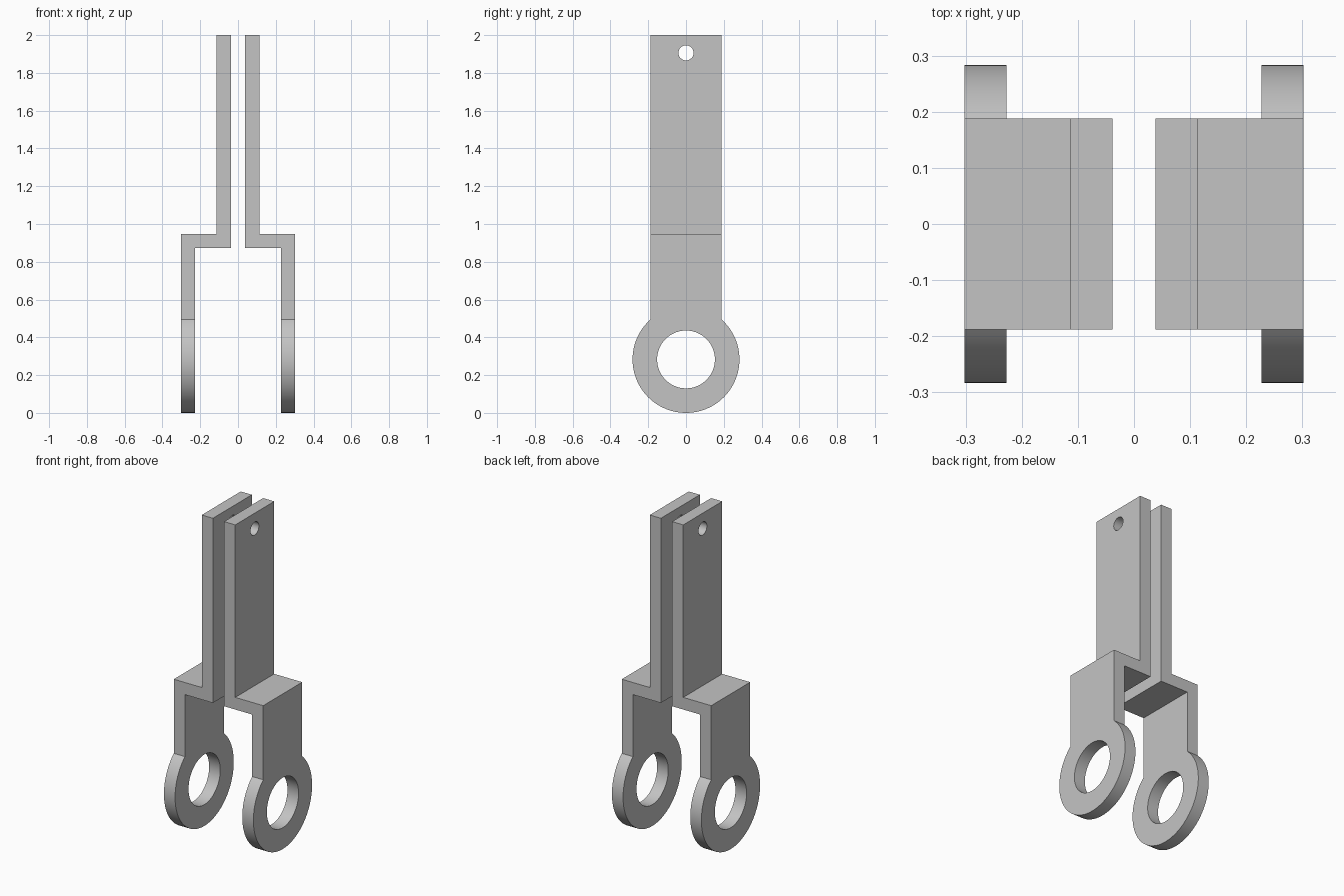
import bpy
import bmesh
from math import asin, cos, sin, pi
from mathutils import Vector

cube = bpy.data.objects.get("Cube")
if cube:
    bpy.data.objects.remove(cube, do_unlink=True)

STRAP = 0.188               # half width of the strap
EYE_R, EYE_HOLE = 0.283, 0.153
PIN_Z, PIN_R = 1.906, 0.04
SEGMENTS = 96

steel = bpy.data.materials.new("grey_steel")
steel.use_nodes = True
grey = (0.55, 0.55, 0.55, 1)
steel.diffuse_color = grey
steel.node_tree.nodes["Principled BSDF"].inputs["Base Color"].default_value = grey


def prism(name, outline, depth):
    """Extrude a closed outline of 3D points along depth."""
    bm = bmesh.new()
    face = bm.faces.new([bm.verts.new(p) for p in outline])
    sweep = bmesh.ops.extrude_face_region(bm, geom=[face])["geom"]
    verts = [v for v in sweep if isinstance(v, bmesh.types.BMVert)]
    bmesh.ops.translate(bm, verts=verts, vec=Vector(depth))
    bmesh.ops.recalc_face_normals(bm, faces=bm.faces)
    mesh = bpy.data.meshes.new(name)
    bm.to_mesh(mesh)
    bm.free()
    mesh.materials.append(steel)
    obj = bpy.data.objects.new(name, mesh)
    bpy.context.collection.objects.link(obj)
    return obj


def arc(z, radius, start, end, x):
    return [(x, radius * cos(a), z + radius * sin(a))
            for a in (start + (end - start) * i / SEGMENTS for i in range(SEGMENTS + 1))]


def boolean(target, tool, operation):
    mod = target.modifiers.new(operation, "BOOLEAN")
    mod.operation = operation
    mod.solver = "EXACT"
    mod.object = tool
    bpy.context.view_layer.objects.active = target
    bpy.ops.object.modifier_apply(modifier=mod.name)
    bpy.data.objects.remove(tool, do_unlink=True)


def bracket(name, side):
    # Stepped section: upper plate, shelf, outer leg
    section = [(0.038, 2.0), (0.113, 2.0), (0.113, 0.947), (0.302, 0.947),
               (0.302, -0.1), (0.227, -0.1), (0.227, 0.873), (0.038, 0.873)]
    body = prism(name, [(side * x, -0.5, z) for x, z in section], (0, 1, 0))

    # Side silhouette: straight strap ending in a round eye
    neck = pi - asin((EYE_R ** 2 - STRAP ** 2) ** 0.5 / EYE_R)
    outline = arc(EYE_R, EYE_R, neck, 3 * pi - neck, -0.5)
    outline += [(-0.5, STRAP, 2.1), (-0.5, -STRAP, 2.1)]
    boolean(body, prism("silhouette", outline, (1, 0, 0)), "INTERSECT")

    # Eye bore and pin hole
    for z, radius in ((EYE_R, EYE_HOLE), (PIN_Z, PIN_R)):
        circle = arc(z, radius, 0, 2 * pi, -0.6)[:-1]
        boolean(body, prism("bore", circle, (1.2, 0, 0)), "DIFFERENCE")

    bpy.ops.object.select_all(action="DESELECT")
    body.select_set(True)
    bpy.context.view_layer.objects.active = body
    bpy.ops.object.shade_smooth_by_angle(angle=pi / 6)


bracket("left_bracket", 1)
bracket("right_bracket", -1)
